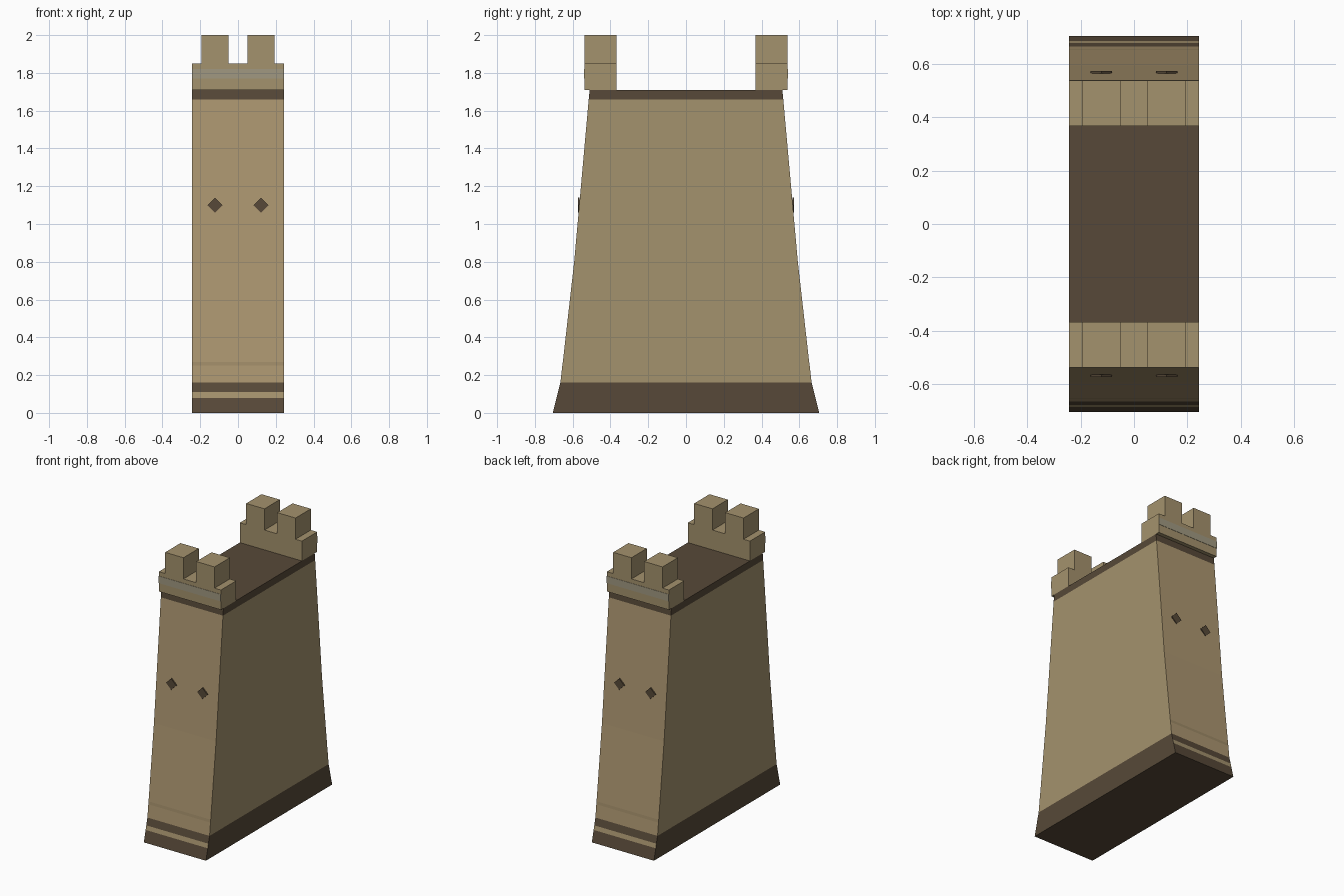
import bpy, bmesh
from mathutils import Matrix

if "Cube" in bpy.data.objects:
    bpy.data.objects.remove(bpy.data.objects["Cube"])

HALF_X = 0.243


def material(name, rgb):
    lin = [((c / 255 + 0.055) / 1.055) ** 2.4 for c in rgb]
    m = bpy.data.materials.new(name)
    m.diffuse_color = (*lin, 1)
    m.use_nodes = True
    m.node_tree.nodes["Principled BSDF"].inputs["Base Color"].default_value = m.diffuse_color
    return m


stone = material("tan stone", (164, 146, 109))
wall = material("warm wall tan", (172, 150, 112))
dark = material("dark brown trim", (87, 73, 56))
grey = material("grey stripe", (161, 153, 129))
shade = material("dull tan groove", (158, 138, 102))


def finish(name, bm, mats):
    bmesh.ops.recalc_face_normals(bm, faces=bm.faces)
    me = bpy.data.meshes.new(name)
    bm.to_mesh(me)
    bm.free()
    for m in mats:
        me.materials.append(m)
    ob = bpy.data.objects.new(name, me)
    bpy.context.collection.objects.link(ob)
    return ob


def prism(name, outline, y0, y1, mat):
    """Extrude an x-z outline from y0 to y1."""
    bm = bmesh.new()
    f = bm.faces.new([bm.verts.new((x, y0, z)) for x, z in outline])
    new = bmesh.ops.extrude_face_region(bm, geom=[f])["geom"]
    bmesh.ops.translate(bm, vec=(0, y1 - y0, 0),
                        verts=[v for v in new if isinstance(v, bmesh.types.BMVert)])
    return finish(name, bm, [mat])


# Tapered tower body: stacked rings of (height, half depth)
levels = [(0, 0.705), (0.08, 0.685), (0.11, 0.678), (0.16, 0.665), (0.25, 0.655),
          (0.27, 0.652), (0.8, 0.592), (1.66, 0.515), (1.71, 0.51)]
bm = bmesh.new()
rings = [[bm.verts.new((sx * HALF_X, sy * h, z))
          for sx, sy in ((-1, -1), (1, -1), (1, 1), (-1, 1))] for z, h in levels]
bm.faces.new(rings[0])
bm.faces.new(rings[-1])
for a, b in zip(rings, rings[1:]):
    for i in range(4):
        j = (i + 1) % 4
        bm.faces.new((a[i], a[j], b[j], b[i]))
bm.normal_update()

# Colour by height: dark trim at foot and top, pale gap and groove on front and back
for f in bm.faces:
    z = f.calc_center_median().z
    end = abs(f.normal.y) > 0.5
    if z < 0.16 or z > 1.66:
        f.material_index = 0 if end and 0.08 < z < 0.11 else 2
    elif end:
        f.material_index = 3 if 0.25 < z < 0.27 else 1
finish("tower_body", bm, [stone, wall, dark, shade])

# Parapets with two merlons each, stripes and diamond windows, front and back
crown = [(-HALF_X, 1.71), (HALF_X, 1.71), (HALF_X, 1.85), (0.193, 1.85), (0.193, 2),
         (0.05, 2), (0.05, 1.85), (-0.05, 1.85), (-0.05, 2), (-0.193, 2),
         (-0.193, 1.85), (-HALF_X, 1.85)]
stripe = [(-HALF_X, 1.77), (HALF_X, 1.77), (HALF_X, 1.82), (-HALF_X, 1.82)]
for s, side in ((-1, "front"), (1, "back")):
    prism(side + "_parapet", crown, s * 0.367, s * 0.538, stone)
    prism(side + "_stripe", stripe, s * 0.536, s * 0.54, grey)
    for cx, hand in ((-0.122, "left"), (0.122, "right")):
        diamond = [(cx - 0.04, 1.1), (cx, 1.06), (cx + 0.04, 1.1), (cx, 1.14)]
        prism(f"{side}_{hand}_window", diamond, s * 0.564, s * 0.573, dark)
